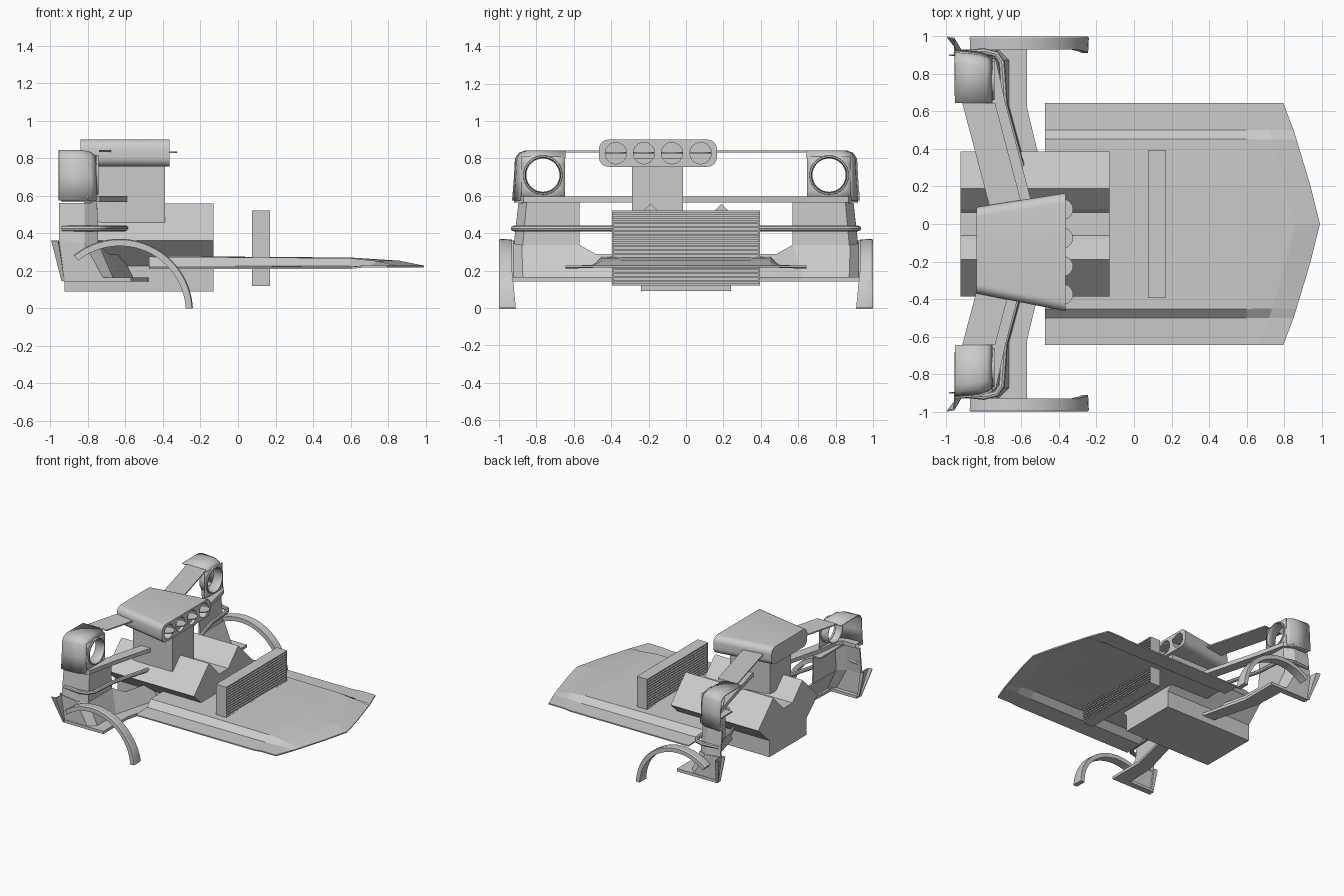
import bpy, bmesh, math
from mathutils import Matrix, Vector

if "Cube" in bpy.data.objects:
    bpy.data.objects.remove(bpy.data.objects["Cube"])

GREY = bpy.data.materials.new("plain_grey")
GREY.diffuse_color = (0.6, 0.6, 0.6, 1)
GREY.use_nodes = True
GREY.node_tree.nodes["Principled BSDF"].inputs["Base Color"].default_value = GREY.diffuse_color


def finish(name, bm, mirror=False, thick=0, smooth=None):
    bmesh.ops.remove_doubles(bm, verts=bm.verts, dist=1e-5)
    bmesh.ops.recalc_face_normals(bm, faces=bm.faces)
    me = bpy.data.meshes.new(name)
    bm.to_mesh(me)
    bm.free()
    ob = bpy.data.objects.new(name, me)
    bpy.context.collection.objects.link(ob)
    me.materials.append(GREY)
    if smooth:
        bpy.ops.object.select_all(action='DESELECT')
        ob.select_set(True)
        bpy.context.view_layer.objects.active = ob
        bpy.ops.object.shade_smooth_by_angle(angle=math.radians(smooth))
    if mirror:
        m = ob.modifiers.new("mirror", 'MIRROR')
        m.use_axis = (False, True, False)
    if thick:
        s = ob.modifiers.new("thickness", 'SOLIDIFY')
        s.thickness = thick
        s.offset = 0
    return ob


def loft(bm, rows, closed=False, caps=False):
    vs = [[bm.verts.new(p) for p in r] for r in rows]
    n = len(rows[0])
    for a, b in zip(vs, vs[1:]):
        for i in range(n if closed else n - 1):
            j = (i + 1) % n
            bm.faces.new((a[i], a[j], b[j], b[i]))
    if caps:
        bm.faces.new(vs[0])
        bm.faces.new(vs[-1])


def box(bm, x0, x1, y0, y1, z0, z1):
    m = Matrix.Translation(((x0 + x1) / 2, (y0 + y1) / 2, (z0 + z1) / 2)) @ \
        Matrix.Diagonal((x1 - x0, y1 - y0, z1 - z0, 1))
    bmesh.ops.create_cube(bm, size=1, matrix=m)


def ring(x, y, z, r, n=32, h=None):
    return [(x, y + r * math.cos(2 * math.pi * i / n), z + r * math.sin(2 * math.pi * i / n)) for i in range(n)]


def plate(name, back, front, z0, z1):
    # flat symmetric strip between two plan paths
    bm = bmesh.new()
    loft(bm, [[(x, y, z0) for x, y in back], [(x, y, z0) for x, y in front],
              [(x, y, z1) for x, y in front], [(x, y, z1) for x, y in back],
              [(x, y, z0) for x, y in back]])
    return finish(name, bm, mirror=True)


# hood panel: raised centre fading into a pointed nose
bm = bmesh.new()
rows = []
for y, end, z in [(0, .99, .268), (.2, .94, .268), (.45, .865, .265), (.5, .85, .22), (.645, .795, .215)]:
    k = (z - .215)
    rows.append([(-.475, y, z + k * .1), (.6, y, z - k * .05), (end - .13, y, .222 + k * .5), (end, y, .222)])
loft(bm, rows)
finish("hood_panel", bm, mirror=True, thick=.01)

# engine block: V shaped profile extruded along x
half = [(.24, .09), (.24, .225), (.385, .36), (.19, .557), (.08, .445), (.06, .42)]
prof = half + [(-y, z) for y, z in reversed(half)]
bm = bmesh.new()
loft(bm, [[(x, y, z) for y, z in prof] for x in (-.925, -.13)], closed=True, caps=True)
finish("engine_block", bm)

# intake neck
bm = bmesh.new()
box(bm, -.75, -.39, -.29, -.015, .42, .8)
for v in bm.verts:
    if v.co.z < .5:
        v.co.z = .49 if v.co.x < -.6 else .46
    if v.co.z < .5:
        v.co.z -= .03
finish("intake_neck", bm)


# air scoop with four round intakes
def rounded(x, cy, hw, hh=.0725, r=.05):
    pts = []
    for q, (sy, sz) in enumerate([(1, 1), (-1, 1), (-1, -1), (1, -1)]):
        for i in range(7):
            a = math.radians(90 * q + 15 * i)
            pts.append((x, cy + sy * (hw - r) + r * math.cos(a), .8275 + sz * (hh - r) + r * math.sin(a)))
    return pts


bm = bmesh.new()
loft(bm, [rounded(-.84, -.14, .23), rounded(-.365, -.15, .315)], closed=True, caps=True)
scoop = finish("air_scoop", bm, smooth=30)
HOLES = [-.375, -.225, -.075, .078]
bm = bmesh.new()
for y in HOLES:
    loft(bm, [ring(-.5, y, .8275, .057), ring(-.3, y, .8275, .057)], closed=True, caps=True)
cutter = finish("scoop_cutter", bm)
cutter.hide_render = True
b = scoop.modifiers.new("holes", 'BOOLEAN')
b.operation = 'DIFFERENCE'
b.solver = 'EXACT'
b.object = cutter
bpy.context.view_layer.objects.active = scoop
bpy.ops.object.modifier_apply(modifier=b.name)
bpy.data.objects.remove(cutter)

# throttle flaps
bm = bmesh.new()
for y in HOLES:
    bmesh.ops.create_cone(bm, cap_ends=True, segments=32, radius1=.055, radius2=.055, depth=.008,
                          matrix=Matrix.Translation((-.38, y, .83)))
finish("throttle_flaps", bm)

# radiator: core with horizontal fins
bm = bmesh.new()
box(bm, .09, .155, -.393, .393, .125, .515)
N = 20
for i in range(N):
    z = .12 + i * .39 / (N - 1)
    box(bm, .075, .17, -.395, .395, z, z + .01)
for y in (-.395, .387):
    box(bm, .075, .17, y, y + .008, .12, .52)
finish("radiator", bm)

# headlight shell: top and outer side, open at the back
bm = bmesh.new()
loft(bm, [
    [(x, .645, zt), (x, yo - .06, zt), (x, yo - .025, zt - .012), (x, yo - .005, zt - .04),
     (x, yo, .70), (x, yo + .01, .575)]
    for x, yo, zt in [(-.955, .915, .838), (-.83, .905, .838), (-.785, .89, .828), (-.757, .875, .805)]])
finish("headlight_shell", bm, mirror=True, thick=.01, smooth=40)

# headlight face with round opening and recess
bm = bmesh.new()
outer = []
for i in range(32):
    c, s = math.cos(math.pi * i / 16), math.sin(math.pi * i / 16)
    m = max(abs(c), abs(s))
    outer.append((-.757, .763 + .116 * c / m, .695 + .115 * s / m))
loft(bm, [outer, ring(-.755, .765, .71, .098), ring(-.82, .765, .71, .092)], closed=True)
finish("headlight_face", bm, mirror=True, thick=.006, smooth=30)

# headlight trim ring
bm = bmesh.new()
loft(bm, [ring(x, .765, .71, r) for x, r in
          [(-.76, .106), (-.744, .104), (-.742, .096), (-.76, .092), (-.76, .106)]], closed=True)
finish("headlight_ring", bm, mirror=True, smooth=40)

# V shaped bars joining the headlights
plate("upper_bar", [(-.915, .645), (-.745, 0)], [(-.74, .645), (-.57, 0)], .832, .842)
plate("grille_band", [(-.94, .86), (-.82, .86), (-.79, .82), (-.77, .645), (-.6, 0)],
      [(-.94, .92), (-.80, .91), (-.735, .87), (-.685, .645), (-.515, 0)], .565, .597)

# slim bumper trim rail
path = [(-.94, .905), (-.80, .92), (-.735, .905), (-.705, .86), (-.69, .64), (-.515, 0)]
bm = bmesh.new()
rows = []
for i, (x, y) in enumerate(path):
    a, c = Vector(path[max(i - 1, 0)]), Vector(path[min(i + 1, len(path) - 1)])
    t = (c - a).normalized()
    if i == len(path) - 1:
        t = Vector((0, -1))
    rows.append([(x - t.y * .017 * math.cos(q), y + t.x * .017 * math.cos(q), .425 + .015 * math.sin(q))
                 for q in [k * math.pi / 4 for k in range(8)]])
loft(bm, rows, closed=True)
finish("bumper_rail", bm, mirror=True, smooth=40)

# bumper column under each headlight
bm = bmesh.new()
loft(bm, [
    [(-.955, .89, .56), (-.82, .89, .56), (-.755, .85, .56), (-.755, .57, .56)],
    [(-.955, .915, .34), (-.82, .915, .34), (-.75, .87, .335), (-.75, .57, .335)]])
loft(bm, [[(-.755, .57, .56), (-.755, .85, .56), (-.82, .88, .56)],
          [(-.82, .57, .56), (-.82, .85, .56), (-.821, .88, .56)]])
finish("bumper_column", bm, mirror=True, thick=.012)

# sloping chin below the columns
bm = bmesh.new()
loft(bm, [
    [(-.96, .92, .36), (-.82, .92, .345), (-.745, .875, .335), (-.745, .57, .335), (-.69, .48, .285), (-.57, 0, .285)],
    [(-.935, .92, .16), (-.72, .92, .16), (-.67, .87, .16), (-.67, .63, .16), (-.63, .48, .16), (-.5, 0, .16)]])
finish("bumper_chin", bm, mirror=True, thick=.012)

# flared flange at the wheel end of the bumper
bm = bmesh.new()
loft(bm, [[(-.995, .995, .36), (-.94, .925, .145)], [(-.96, .99, .36), (-.925, .93, .145)],
          [(-.955, .90, .36), (-.925, .90, .145)], [(-.985, .90, .36), (-.94, .90, .145)]],
     closed=False)
finish("bumper_flange", bm, mirror=True, thick=.008)

# front lip
plate("bumper_lip", [(-.93, .88), (-.70, .88), (-.69, .63), (-.52, 0)],
      [(-.93, .93), (-.57, .93), (-.57, .62), (-.42, 0)], .142, .165)

# wheel arch flares
bm = bmesh.new()
rows = []
for i in range(25):
    a = math.radians(129 - i * 126 / 24)
    c, s = math.cos(a), math.sin(a)
    yi = .93 - .02 * max(0, (i - 18) / 6)
    rows.append([(-.63 + r * c, y, -.02 + r * s) for r, y in [(.352, yi), (.386, yi), (.39, .99), (.385, 1), (.352, 1)]])
loft(bm, rows, closed=True, caps=True)
finish("wheel_arch", bm, mirror=True, smooth=30)
